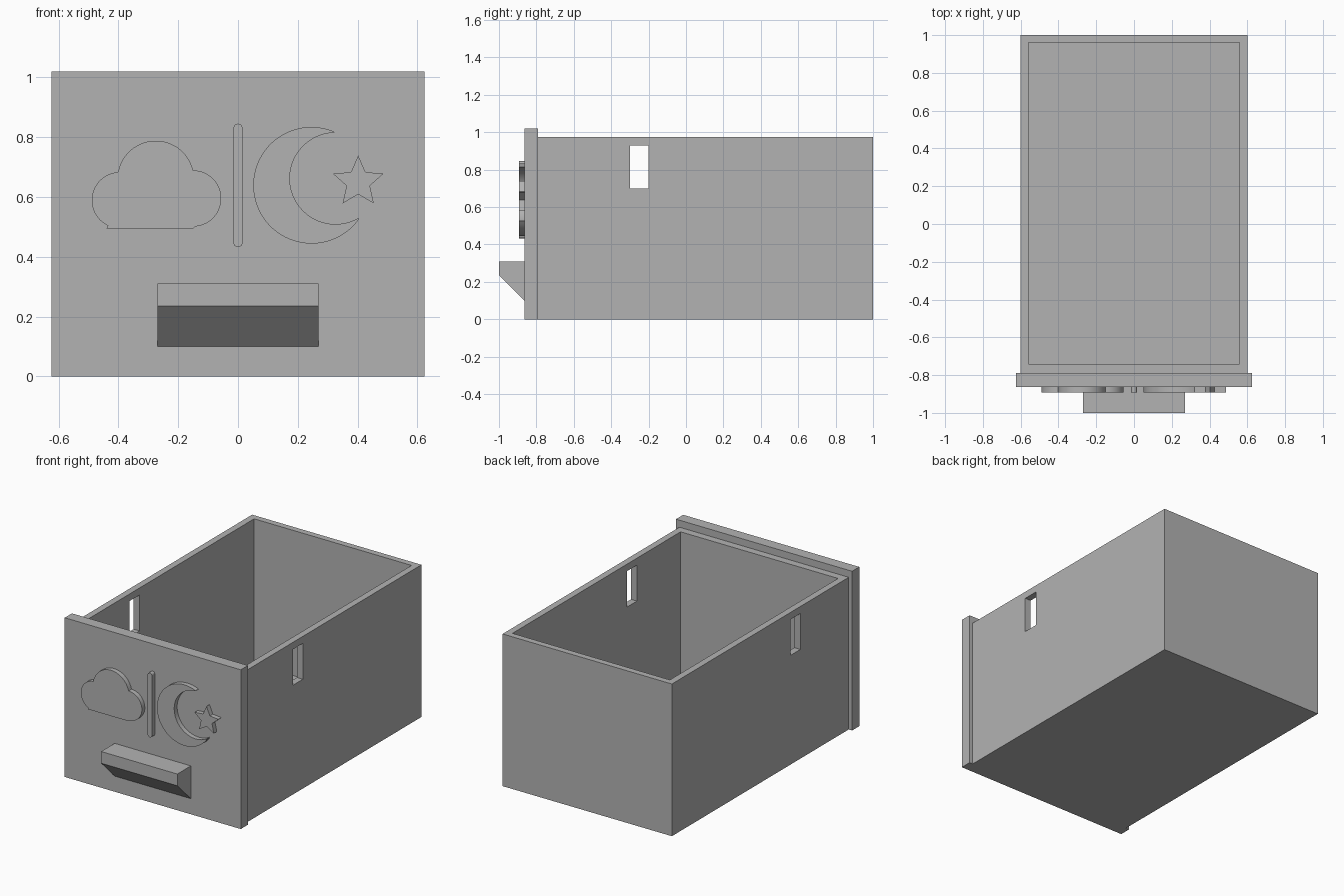
import bpy, bmesh
from math import sin, cos, radians

default = bpy.data.objects.get("Cube")
if default:
    bpy.data.objects.remove(default, do_unlink=True)

grey = bpy.data.materials.new("plain_grey")
grey.use_nodes = True
grey.diffuse_color = (0.45, 0.45, 0.45, 1)
grey.node_tree.nodes["Principled BSDF"].inputs["Base Color"].default_value = grey.diffuse_color


def prism(name, points, offset):
    """Extrude a closed outline of 3D points along an offset vector."""
    bm = bmesh.new()
    face = bm.faces.new([bm.verts.new(p) for p in points])
    moved = bmesh.ops.extrude_face_region(bm, geom=[face])["geom"]
    verts = [g for g in moved if isinstance(g, bmesh.types.BMVert)]
    bmesh.ops.translate(bm, verts=verts, vec=offset)
    # extruding keeps the first face, so both ends are closed
    bmesh.ops.recalc_face_normals(bm, faces=bm.faces)
    mesh = bpy.data.meshes.new(name)
    bm.to_mesh(mesh)
    bm.free()
    mesh.materials.append(grey)
    obj = bpy.data.objects.new(name, mesh)
    bpy.context.collection.objects.link(obj)
    return obj


def box(name, x, y, z):
    corners = [(x[0], y[0], z[0]), (x[1], y[0], z[0]), (x[1], y[1], z[0]), (x[0], y[1], z[0])]
    return prism(name, corners, (0, 0, z[1] - z[0]))


def arc(cx, cz, r, start, end, steps=24):
    angles = [radians(start + (end - start) * i / steps) for i in range(steps + 1)]
    return [(cx + r * cos(a), cz + r * sin(a)) for a in angles]


PANEL_FRONT, RELIEF_FRONT = -0.863, -0.893


def relief(name, outline):
    """Raised decoration on the front panel from an x, z outline."""
    obj = prism(name, [(x, PANEL_FRONT, z) for x, z in outline], (0, RELIEF_FRONT - PANEL_FRONT, 0))
    bpy.context.view_layer.objects.active = obj
    bpy.ops.object.select_all(action='DESELECT')
    obj.select_set(True)
    bpy.ops.object.shade_smooth_by_angle(angle=radians(20))


# Open drawer body with a hollow and a slot through both side walls
body = box("drawer_body", (-0.6, 0.6), (-0.79, 1), (0, 0.975))
cutters = [box("hollow_cutter", (-0.558, 0.558), (-0.742, 0.96), (0.045, 1.2)),
           box("slot_cutter", (-0.8, 0.8), (-0.3, -0.2), (0.7, 0.93))]
bpy.context.view_layer.objects.active = body
for cutter in cutters:
    cutter.hide_render = True
    mod = body.modifiers.new("cut", 'BOOLEAN')
    mod.operation = 'DIFFERENCE'
    mod.solver = 'EXACT'
    mod.object = cutter
    bpy.ops.object.modifier_apply(modifier=mod.name)
    bpy.data.objects.remove(cutter, do_unlink=True)

# Front panel, slightly larger than the body
box("front_panel", (-0.624, 0.624), (PANEL_FRONT, -0.79), (0, 1.02))

# Wedge handle
profile = [(PANEL_FRONT, 0.31), (-1, 0.31), (-1, 0.235), (PANEL_FRONT, 0.1)]
prism("handle", [(-0.27, y, z) for y, z in profile], (0.54, 0, 0))

# Cloud
relief("cloud", [(-0.44, 0.495), (-0.15, 0.495)]
       + arc(-0.15, 0.595, 0.094, -85, 90)
       + arc(-0.275, 0.66, 0.128, 14, 170)
       + arc(-0.395, 0.589, 0.094, 94, 245))

# Divider bar with round ends
relief("divider_bar", arc(0, 0.83, 0.015, 0, 180, 12) + arc(0, 0.447, 0.015, 180, 360, 12))

# Crescent moon
relief("moon", arc(0.246, 0.639, 0.195, 68, 324, 48) + arc(0.326, 0.662, 0.153, 300, 91, 40))

# Five-pointed star
star = []
for i in range(10):
    r = 0.041 if i % 2 else 0.0885
    a = radians(90 + 36 * i)
    star.append((0.402 + r * cos(a), 0.65 + r * sin(a)))
relief("star", star)
